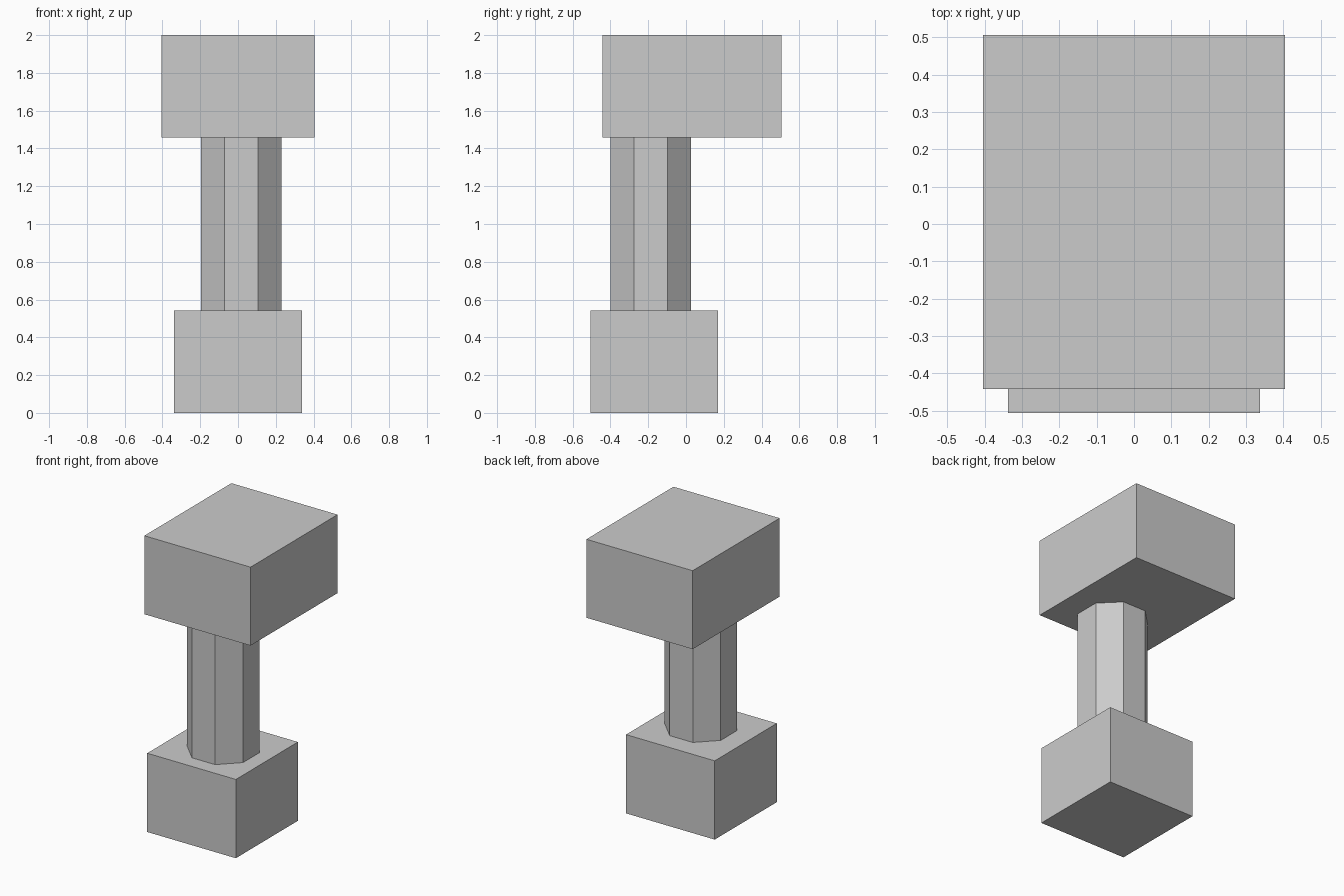
import bpy
from math import pi, cos

if "Cube" in bpy.data.objects:
    bpy.data.objects.remove(bpy.data.objects["Cube"])


def box(name, x, y, z):
    """Box spanning the given (min, max) ranges."""
    spans = (x, y, z)
    bpy.ops.mesh.primitive_cube_add(size=1, location=[(a + b) / 2 for a, b in spans])
    ob = bpy.context.object
    ob.name = name
    ob.scale = [b - a for a, b in spans]
    bpy.ops.object.transform_apply(location=False, rotation=False, scale=True)
    return ob


BASE_TOP, HEAD_BOTTOM = 0.543, 1.459

# Square base block
box("base_block", (-0.338, 0.338), (-0.506, 0.170), (0, BASE_TOP))

# Larger block on top, set further back
box("top_block", (-0.405, 0.405), (-0.442, 0.506), (HEAD_BOTTOM, 2.0))

# Eight-sided column between the blocks, flat side to the front
apothem = 0.2135
bpy.ops.mesh.primitive_cylinder_add(
    vertices=8, radius=apothem / cos(pi / 8), depth=HEAD_BOTTOM - BASE_TOP,
    location=(0.018, -0.1875, (BASE_TOP + HEAD_BOTTOM) / 2), rotation=(0, 0, pi / 8))
bpy.context.object.name = "column"
